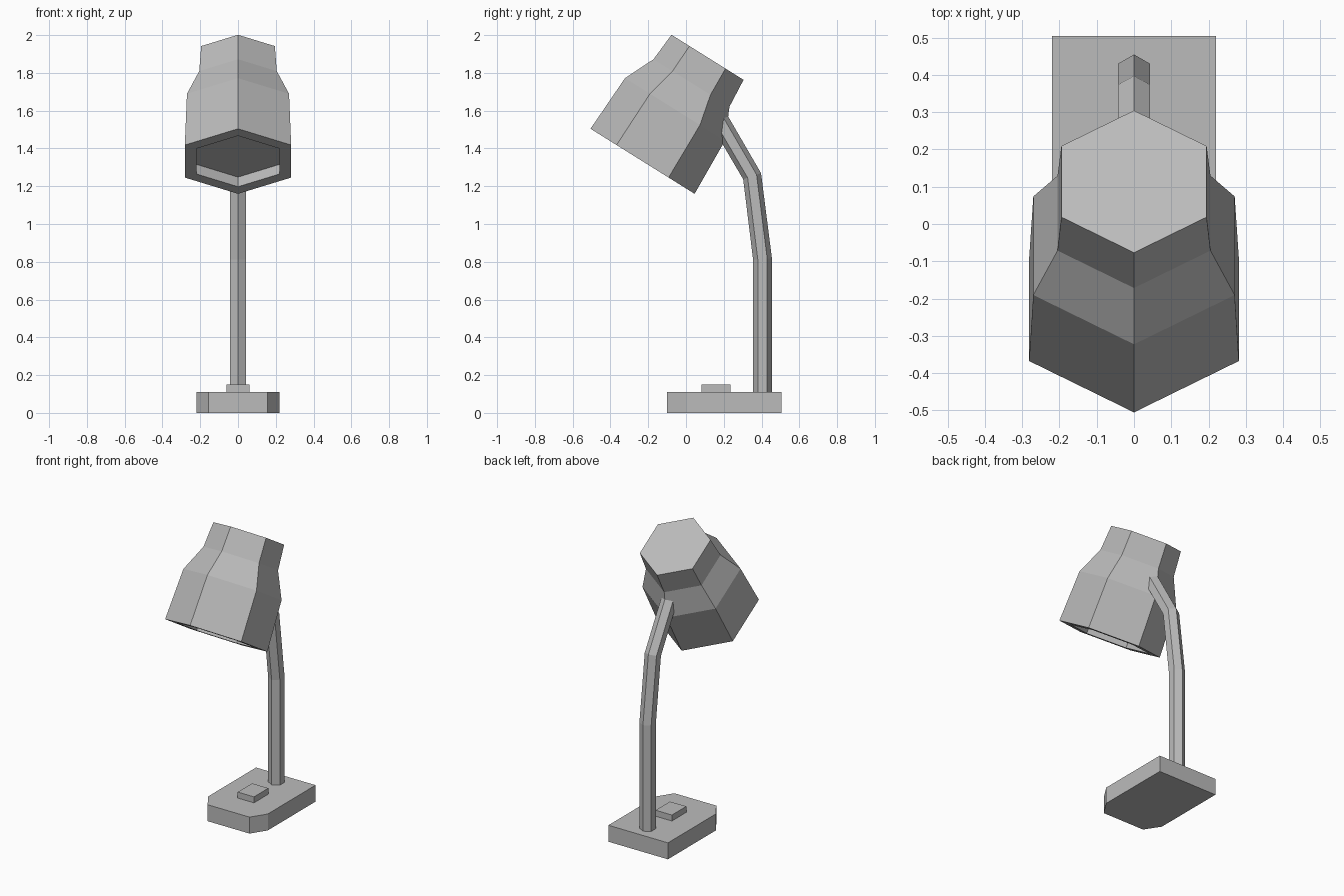
import bpy, bmesh
from math import radians, sin, cos, tau
from mathutils import Matrix, Vector

cube = bpy.data.objects.get("Cube")
if cube:
    bpy.data.objects.remove(cube)

GREY = (0.5, 0.5, 0.5, 1)
grey = bpy.data.materials.new("plain grey")
grey.diffuse_color = GREY
grey.use_nodes = True
grey.node_tree.nodes["Principled BSDF"].inputs["Base Color"].default_value = GREY


def loft(name, rings):
    """Skin a stack of equal-sized point rings and cap both ends."""
    bm = bmesh.new()
    loops = [[bm.verts.new(p) for p in ring] for ring in rings]
    for a, b in zip(loops, loops[1:]):
        for i in range(len(a)):
            j = (i + 1) % len(a)
            bm.faces.new((a[i], a[j], b[j], b[i]))
    bm.faces.new(loops[0][::-1])
    bm.faces.new(loops[-1])
    bmesh.ops.recalc_face_normals(bm, faces=bm.faces)
    mesh = bpy.data.meshes.new(name)
    bm.to_mesh(mesh)
    bm.free()
    mesh.materials.append(grey)
    obj = bpy.data.objects.new(name, mesh)
    bpy.context.collection.objects.link(obj)
    return obj


def hexagon(radius, centre, tilt=0):
    """Six-sided ring with corners front and back, tilted back about x."""
    turn = Matrix.Rotation(radians(-tilt), 3, 'X')
    return [Vector(centre) + turn @ Vector((radius * sin(tau * i / 6),
                                            radius * cos(tau * i / 6), 0))
            for i in range(6)]


def slab(name, outline, low, high):
    return loft(name, [[(x, y, z) for x, y in outline] for z in (low, high)])


# Base with clipped front corners, and its switch
half = [(0.155, -0.10), (0.22, 0.0), (0.22, 0.505)]
slab("base", half + [(-x, y) for x, y in reversed(half)], 0, 0.11)
slab("switch", [(-0.06, 0.083), (0.06, 0.083), (0.06, 0.235), (-0.06, 0.235)],
     0.11, 0.15)

# Bent stem: y, z and tilt of each joint
joints = [(0.405, 0.11, 0), (0.405, 0.815, -4), (0.35, 1.253, -19),
          (0.165, 1.57, -30)]
loft("stem", [hexagon(0.05, (0, y, z), t) for y, z, t in joints])

# Lamp shade: radius and height along its tilted axis, starting in the recess
TILT = 32
axis = Vector((0, sin(radians(TILT)), cos(radians(TILT))))
mouth = Vector((0, -0.23, 1.332))
profile = [(0.254, 0.06), (0.254, 0), (0.325, 0), (0.312, 0.324),
           (0.237, 0.489), (0.225, 0.649)]
loft("shade", [hexagon(r, mouth + axis * h, TILT) for r, h in profile])
